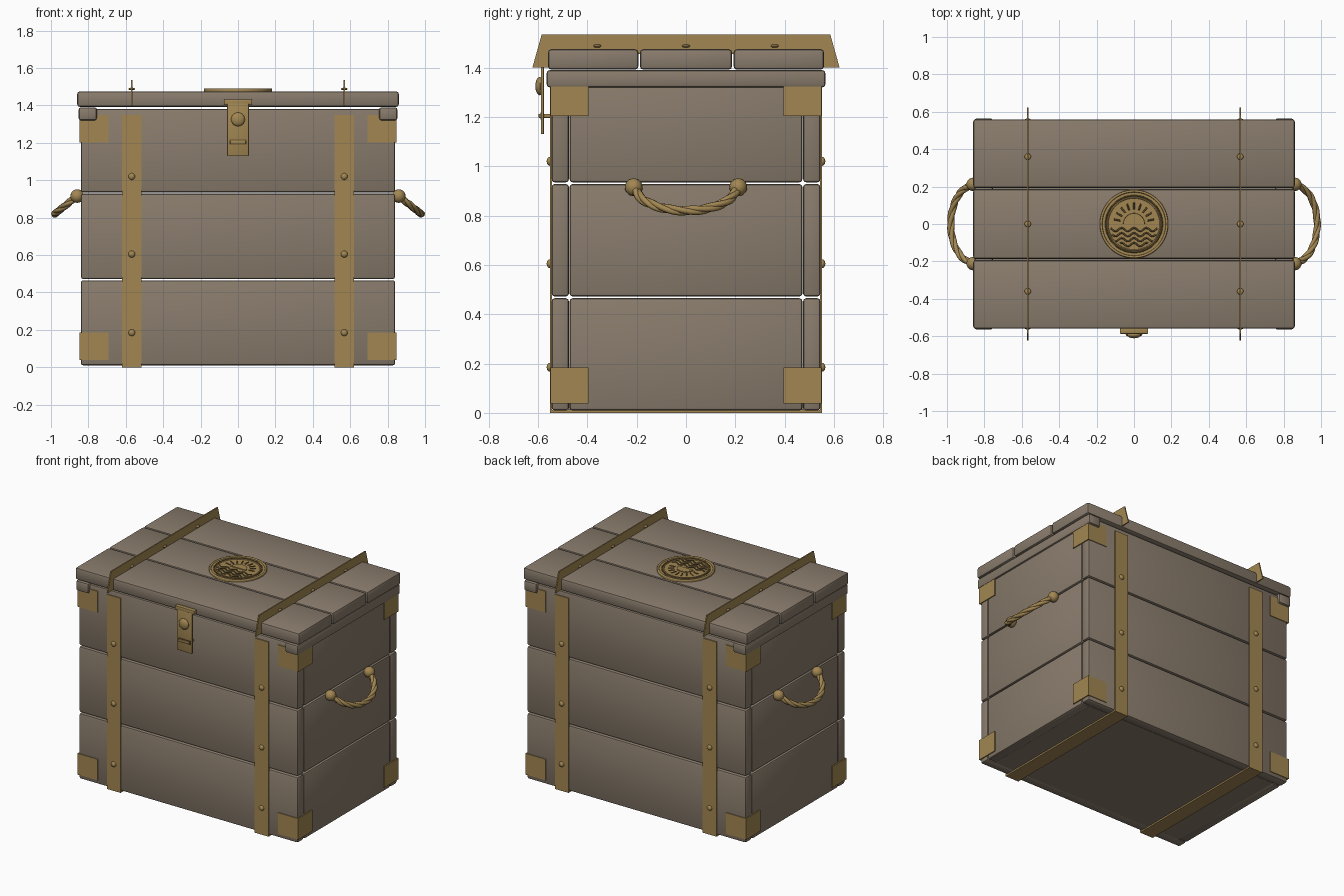
import bpy, bmesh, math
from mathutils import Vector

cube = bpy.data.objects.get("Cube")
if cube:
    bpy.data.objects.remove(cube, do_unlink=True)


def make_material(name, colour):
    mat = bpy.data.materials.new(name)
    mat.use_nodes = True
    mat.diffuse_color = (*colour, 1)
    mat.node_tree.nodes["Principled BSDF"].inputs["Base Color"].default_value = (*colour, 1)
    return mat


WOOD = make_material("weathered wood", (0.25, 0.20, 0.15))
BRASS = make_material("aged brass", (0.36, 0.24, 0.085))
DARK = make_material("dark brass", (0.13, 0.085, 0.03))


def finish(name, bm, mat, smooth=True):
    bmesh.ops.recalc_face_normals(bm, faces=bm.faces)
    mesh = bpy.data.meshes.new(name)
    bm.to_mesh(mesh)
    bm.free()
    mesh.materials.append(mat)
    obj = bpy.data.objects.new(name, mesh)
    bpy.context.collection.objects.link(obj)
    if smooth:
        bpy.ops.object.select_all(action="DESELECT")
        obj.select_set(True)
        bpy.context.view_layer.objects.active = obj
        bpy.ops.object.shade_smooth_by_angle(angle=math.radians(35))
    return obj


def box(name, x, y, z, mat, bevel=0.0):
    """Box spanning the (low, high) pairs x, y and z."""
    bm = bmesh.new()
    bmesh.ops.create_cube(bm, size=1)
    for v in bm.verts:
        v.co = [(a + b) / 2 + c * abs(b - a) for (a, b), c in zip((x, y, z), v.co)]
    if bevel:
        bmesh.ops.bevel(bm, geom=bm.edges[:], offset=bevel, segments=2, profile=0.5, affect="EDGES")
    return finish(name, bm, mat, bevel > 0)


def ball(name, centre, radii, mat=BRASS):
    bm = bmesh.new()
    bmesh.ops.create_uvsphere(bm, u_segments=16, v_segments=10, radius=1)
    for v in bm.verts:
        v.co = Vector(c + r * p for c, r, p in zip(centre, radii, v.co))
    return finish(name, bm, mat)


def prism(name, outline, depth, mat, smooth=False):
    """Extrude a closed 3D outline along the depth vector."""
    bm = bmesh.new()
    face = bm.faces.new([bm.verts.new(p) for p in outline])
    made = bmesh.ops.extrude_face_region(bm, geom=[face])["geom"]
    bmesh.ops.translate(bm, vec=depth, verts=[g for g in made if isinstance(g, bmesh.types.BMVert)])
    return finish(name, bm, mat, smooth)


def tube(name, points, radius, mat, cyclic=False):
    curve = bpy.data.curves.new(name, "CURVE")
    curve.dimensions = "3D"
    curve.bevel_depth = radius
    curve.bevel_resolution = 2
    curve.use_fill_caps = True
    spline = curve.splines.new("POLY")
    spline.points.add(len(points) - 1)
    for p, co in zip(spline.points, points):
        p.co = (*co, 1)
    spline.use_cyclic_u = cyclic
    spline.use_smooth = True
    curve.materials.append(mat)
    obj = bpy.data.objects.new(name, curve)
    bpy.context.collection.objects.link(obj)
    bpy.ops.object.select_all(action="DESELECT")
    obj.select_set(True)
    bpy.context.view_layer.objects.active = obj
    bpy.ops.object.convert(target="MESH")


def arc(radius, start, end, count, z):
    steps = [start + (end - start) * i / count for i in range(count + 1)]
    return [(radius * math.cos(a), radius * math.sin(a), z) for a in steps]


SIDES = (("left", 1), ("right", -1))
FACES = (("front", -1), ("back", 1))

# Body planks: three rows on each wall, and the floor
for row, z in enumerate(((0.01, 0.465), (0.472, 0.928), (0.935, 1.382))):
    for face, s in FACES:
        box(f"{face}_plank_{row}", (-0.84, 0.84), (s * 0.475, s * 0.545), z, WOOD, 0.012)
    for side, s in SIDES:
        box(f"{side}_end_plank_{row}", (s * 0.77, s * 0.84), (-0.472, 0.472), z, WOOD, 0.012)
box("floor_board", (-0.775, 0.775), (-0.478, 0.478), (0.012, 0.06), WOOD)

# Lid planks and the cleats beneath them
for i, y in enumerate(((-0.56, -0.193), (-0.187, 0.187), (0.193, 0.56))):
    box(f"lid_plank_{i}", (-0.86, 0.86), y, (1.392, 1.475), WOOD, 0.014)
for side, s in SIDES:
    box(f"{side}_lid_cleat", (s * 0.755, s * 0.852), (-0.565, 0.565), (1.32, 1.39), WOOD, 0.012)

# Straps with rivets
for side, s in SIDES:
    x = s * 0.568
    span = (x - 0.053, x + 0.053)
    box(f"{side}_bottom_strap", span, (-0.552, 0.552), (0, 0.011), BRASS)
    for face, f in FACES:
        box(f"{side}_{face}_strap", span, (f * 0.543, f * 0.552), (0, 1.35), BRASS)
        for i, z in enumerate((0.185, 0.605, 1.02)):
            ball(f"{side}_{face}_rivet_{i}", (x, f * 0.552, z), (0.018, 0.013, 0.018))
    # Thin upright band across the lid with splayed ends
    half = [(0.585, 1.535), (0.623, 1.4), (0.555, 1.4), (0.54, 1.455)]
    profile = half + [(-y, z) for y, z in reversed(half)]
    prism(f"{side}_lid_strap", [(x - 0.004, y, z) for y, z in profile], (0.008, 0, 0), BRASS)
    for i in (-1, 0, 1):
        ball(f"{side}_lid_rivet_{i + 1}", (x, i * 0.36, 1.488), (0.017, 0.017, 0.007))

# Corner brackets: two plates at each corner, top and bottom
for side, s in SIDES:
    for face, f in FACES:
        for level, z in (("lower", (0.038, 0.185)), ("upper", (1.203, 1.35))):
            name = f"{level}_{side}_{face}_bracket"
            box(name + "_face", (s * 0.692, s * 0.847), (f * 0.54, f * 0.55), z, BRASS)
            box(name + "_end", (s * 0.837, s * 0.847), (f * 0.395, f * 0.55), z, BRASS)

# Clasp
box("clasp_hinge", (-0.075, 0.075), (-0.587, -0.555), (1.405, 1.432), BRASS, 0.004)
box("clasp_plate", (-0.058, 0.058), (-0.588, -0.576), (1.13, 1.41), BRASS, 0.003)
box("clasp_staple", (-0.042, 0.042), (-0.598, -0.54), (1.196, 1.212), BRASS, 0.003)
box("clasp_slot", (-0.046, 0.046), (-0.59, -0.585), (1.19, 1.218), DARK)
ball("clasp_knob", (0, -0.593, 1.325), (0.037, 0.018, 0.037))

# Rope handles: three strands twisted round a sagging arch
for side, s in SIDES:
    for end in (-1, 1):
        ball(f"{side}_handle_knot_{end}", (s * 0.86, end * 0.212, 0.915), (0.036,) * 3)
    for strand in range(3):
        path = []
        for i in range(73):
            t = math.pi * i / 72
            out = Vector((s * 0.78, 0, -0.62))
            centre = Vector((s * 0.86, 0.205 * math.cos(t), 0.915)) + out * 0.153 * math.sin(t)
            tangent = Vector((0, -0.205 * math.sin(t), 0)) + out * 0.153 * math.cos(t)
            across = tangent.normalized().cross(Vector((0.62, 0, s * 0.78)).normalized())
            up = tangent.normalized().cross(across)
            a = 5 * t + strand * math.tau / 3
            path.append(centre + (across * math.cos(a) + up * math.sin(a)) * 0.008)
        tube(f"{side}_rope_strand_{strand}", path, 0.0125, BRASS)

# Sunrise medallion: disc, rim, sun, rays and waves
TOP = 1.484
prism("medallion_disc", arc(0.183, 0, math.tau, 64, 1.472)[:-1], (0, 0, TOP - 1.472), BRASS)
tube("medallion_rim", arc(0.176, 0, math.tau, 64, TOP)[:-1], 0.007, BRASS, True)
tube("medallion_groove", arc(0.151, 0, math.tau, 64, TOP)[:-1], 0.004, DARK, True)
tube("medallion_inner_ring", arc(0.141, 0, math.tau, 64, TOP)[:-1], 0.004, BRASS, True)
prism("medallion_sun", arc(0.055, 0, math.pi, 24, TOP - 0.002), (0, 0, 0.007), BRASS)
tube("medallion_sun_edge", arc(0.055, 0, math.pi, 24, TOP), 0.003, DARK)
for i in range(9):
    a = math.pi * (0.06 + 0.11 * i)
    d = Vector((math.cos(a), math.sin(a), 0))
    tube(f"medallion_ray_{i}", [d * r + Vector((0, 0.004, TOP)) for r in (0.073, 0.11)], 0.0045, DARK)
for i, (y, reach) in enumerate(((-0.03, 0.125), (-0.057, 0.118), (-0.084, 0.1), (-0.11, 0.075))):
    xs = [reach * (k / 20 - 1) for k in range(41)]
    tube(f"medallion_wave_{i}", [(x, y + 0.009 * math.cos(x * 95), TOP) for x in xs], 0.0045, DARK)
